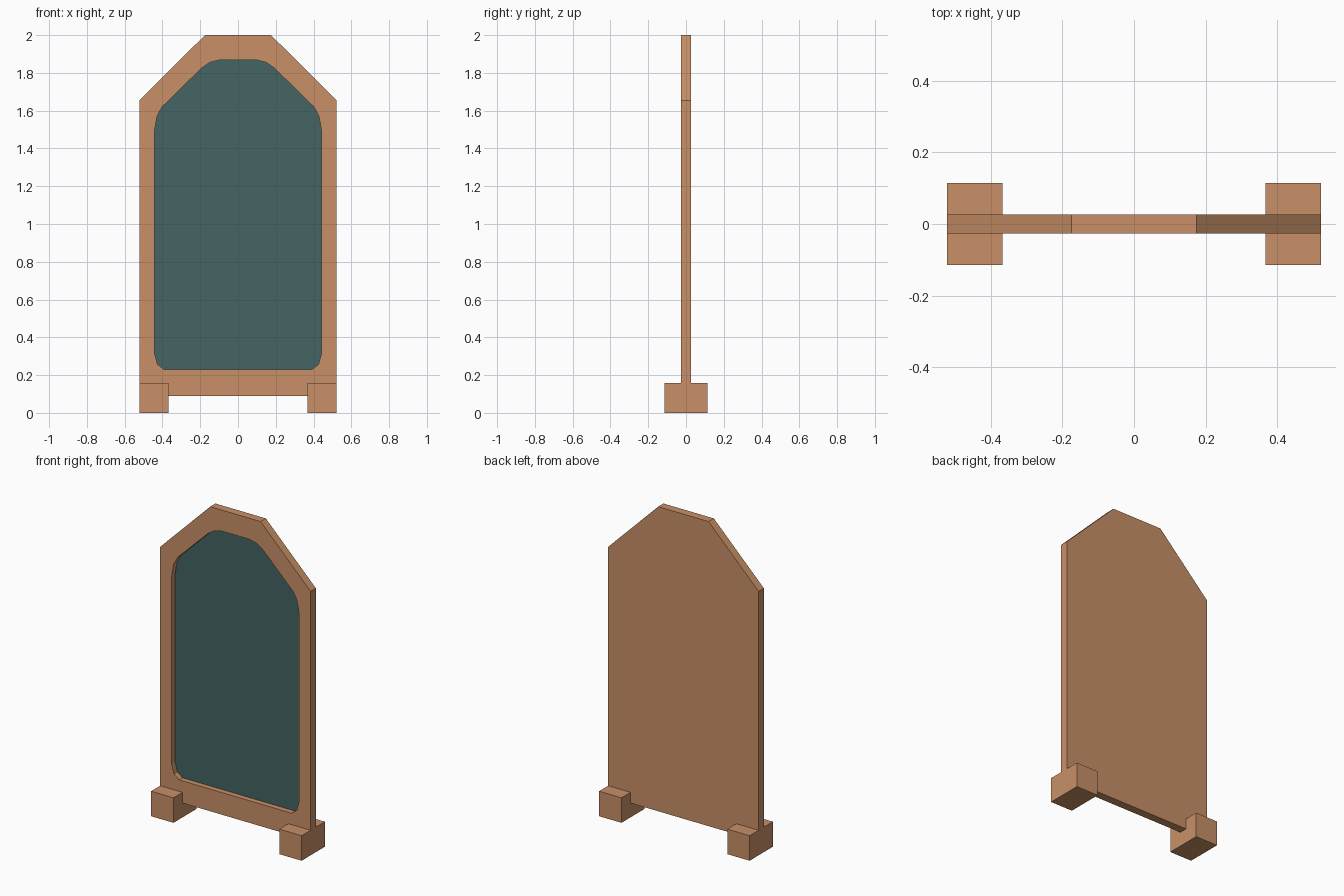
import bpy, bmesh

if "Cube" in bpy.data.objects:
    bpy.data.objects.remove(bpy.data.objects["Cube"])

FRONT, BACK, PANE = -0.026, 0.026, 0.008


def material(name, rgb):
    m = bpy.data.materials.new(name)
    m.diffuse_color = (*rgb, 1)
    m.use_nodes = True
    m.node_tree.nodes["Principled BSDF"].inputs["Base Color"].default_value = m.diffuse_color
    return m


wood = material("wood", (0.58, 0.28, 0.135))
glass = material("glass", (0.06, 0.125, 0.125))


def mirrored(half):
    """Close a right-hand half outline (listed bottom to top) across x = 0."""
    return half + [(-x, z) for x, z in reversed(half)]


def make_object(name, bm, mat):
    me = bpy.data.meshes.new(name)
    bm.to_mesh(me)
    bm.free()
    me.materials.append(mat)
    ob = bpy.data.objects.new(name, me)
    bpy.context.collection.objects.link(ob)
    return ob


def loop_verts(bm, pts, y):
    return [bm.verts.new((x, y, z)) for x, z in pts]


def walls(bm, a, b):
    n = len(a)
    for i in range(n):
        j = (i + 1) % n
        bm.faces.new((a[i], a[j], b[j], b[i]))


# outer silhouette, notched at the bottom where it sits on the feet
outer = mirrored([(0.367, 0.09), (0.367, 0.157), (0.522, 0.157),
                  (0.522, 1.655), (0.175, 2.0)])
# recess outline with softened corners
inner = mirrored([(0.39, 0.229), (0.426, 0.257), (0.442, 0.315),
                  (0.442, 1.495), (0.428, 1.572), (0.402, 1.62),
                  (0.193, 1.825), (0.15, 1.855), (0.098, 1.868)])

# frame: closed back, outer sides, front rim and recess walls
bm = bmesh.new()
of, ob_ = loop_verts(bm, outer, FRONT), loop_verts(bm, outer, BACK)
inf, inb = loop_verts(bm, inner, FRONT), loop_verts(bm, inner, PANE)
walls(bm, of, ob_)
walls(bm, inf, inb)
bm.faces.new(ob_)
rim = [bm.edges.get((l[i - 1], l[i])) for l in (of, inf) for i in range(len(l))]
bmesh.ops.triangle_fill(bm, edges=rim, use_beauty=True, normal=(0, -1, 0))
bmesh.ops.recalc_face_normals(bm, faces=bm.faces)
make_object("frame", bm, wood)

# mirror pane at the floor of the recess
bm = bmesh.new()
bm.faces.new(loop_verts(bm, inner, PANE))
make_object("mirror_pane", bm, glass)

# block feet
for side, sx in (("left", -1), ("right", 1)):
    bm = bmesh.new()
    bmesh.ops.create_cube(bm, size=1)
    bmesh.ops.scale(bm, vec=(0.155, 0.23, 0.157), verts=bm.verts)
    bmesh.ops.translate(bm, vec=(sx * 0.4445, 0, 0.0785), verts=bm.verts)
    make_object(side + "_foot", bm, wood)
